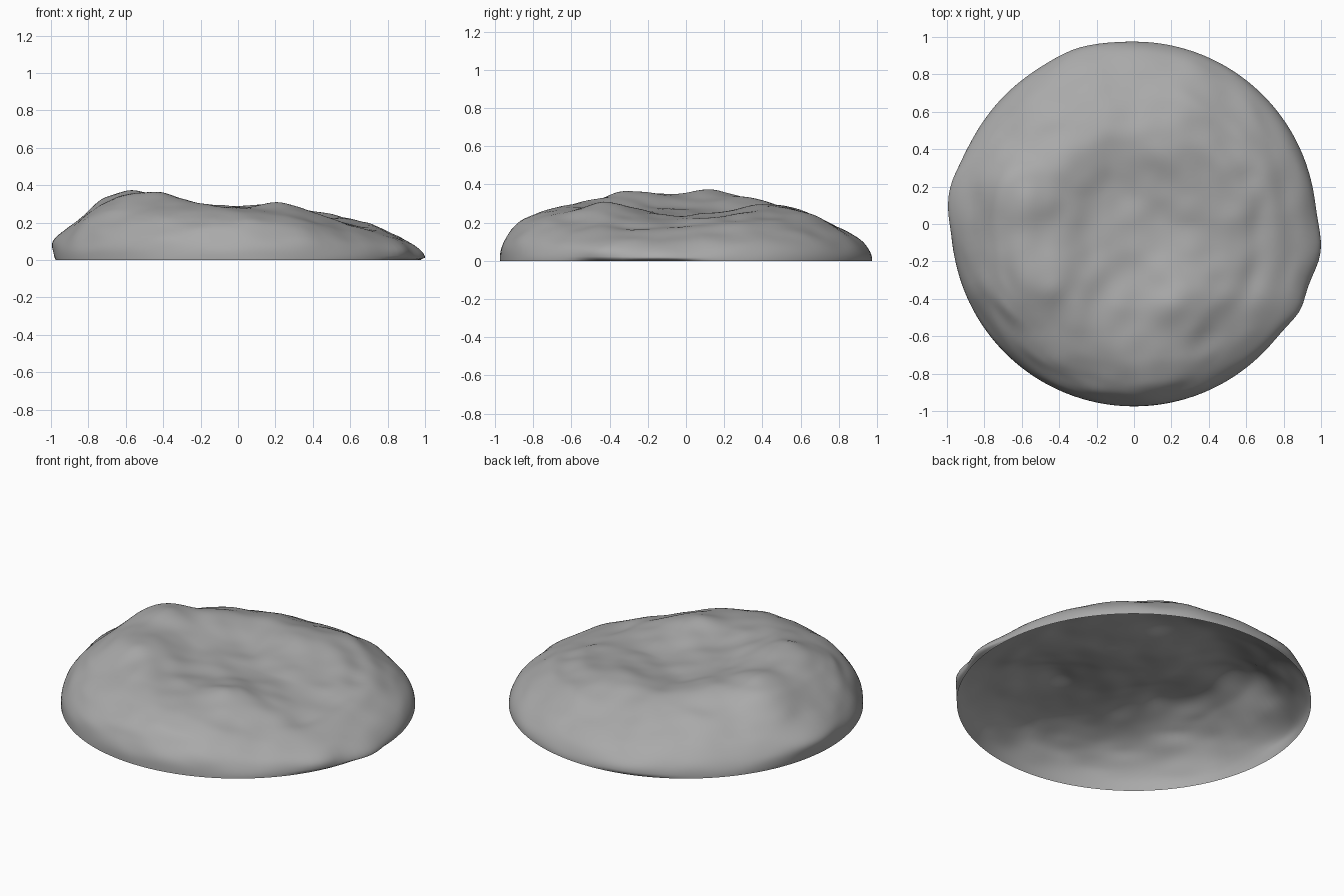
import bpy, bmesh, math
from mathutils import Vector, noise

old = bpy.data.objects.get("Cube")
if old:
    bpy.data.objects.remove(old, do_unlink=True)

RADIUS, SEGMENTS, RINGS = 0.975, 128, 64

# Broad humps and hollows: x, y, width, height
HUMPS = [
    (-0.62, 0.16, 0.22, 0.11), (-0.55, -0.3, 0.25, 0.10),
    (-0.35, 0.38, 0.2, 0.04), (-0.2, -0.52, 0.2, 0.025),
    (0.24, -0.43, 0.13, 0.055), (0.22, 0.5, 0.24, 0.05),
    (-0.2, 0.66, 0.28, 0.045), (0.3, 0.72, 0.2, 0.02),
    (0.5, 0.3, 0.15, 0.02), (0.12, 0.03, 0.3, -0.035),
    (0.62, -0.25, 0.16, -0.025), (0.5, -0.62, 0.16, -0.045),
]
# Bulges of the outer wall: angle in degrees, width, push, height on the wall
BULGES = [(170, 13, 0.05, 0.10), (-9, 9, 0.035, 0.02),
          (-27, 7, 0.035, 0.06), (108, 10, 0.02, 0.06)]


def bell(d, width):
    return math.exp(-(d / width) ** 2)


def surface(rho, angle):
    """Point on the mound at a fraction of the radius and an angle."""
    c, s = math.cos(angle), math.sin(angle)
    x, y = RADIUS * rho * c, RADIUS * rho * s
    # Steep wall at the front and on the -x side, gentle slope elsewhere
    steep = 2.1 + 4.5 * max(0, -s) ** 2 * (1 - 0.6 * max(0, c)) + 2.1 * max(0, -c) ** 2
    steep += 1.2 * max(0, c) * max(0, s)
    edge = math.sqrt(max(0, 1 - rho ** steep))
    top = 0.275 - 0.02 * x
    top += sum(h * bell(math.hypot(x - a, y - b), w) for a, b, w, h in HUMPS)
    z = top * edge
    # Weathered folds, fading out at the rim
    p = Vector((x, y, z * 2))
    fade = min(1, edge * 1.3)
    z += fade * 0.018 * noise.noise(p * 3.5 + Vector((3, 7, 1)))
    z += fade * 0.01 * noise.noise(p * 7)
    # Worn ledges stepping down the +x side
    z += 0.005 * max(0, c) * fade * bell(rho - 0.75, 0.2) * math.sin(rho * 34 + 2 * s)
    push = 0.02 * fade * rho ** 2 * noise.noise(p * 5 + Vector((9, 2, 4)))
    for deg, width, amount, level in BULGES:
        d = (math.degrees(angle) - deg + 180) % 360 - 180
        push += amount * bell(d, width) * bell(z - level, 0.07) * min(1, z / 0.012)
    return x + push * c, y + push * s, max(0, z)


# Open shell of rings from the summit to the round base
bm = bmesh.new()
centre = bm.verts.new(surface(0, 0))
previous = None
for i in range(1, RINGS + 1):
    rho = 1 if i == RINGS else math.sin(i / RINGS * math.pi / 2)
    ring = [bm.verts.new(surface(rho, 2 * math.pi * j / SEGMENTS)) for j in range(SEGMENTS)]
    for j in range(SEGMENTS):
        k = (j + 1) % SEGMENTS
        if previous:
            bm.faces.new((previous[j], ring[j], ring[k], previous[k]))
        else:
            bm.faces.new((centre, ring[j], ring[k]))
    previous = ring
for face in bm.faces:
    face.smooth = True

mesh = bpy.data.meshes.new("rock_mound")
bm.to_mesh(mesh)
bm.free()
mound = bpy.data.objects.new("rock_mound", mesh)
bpy.context.collection.objects.link(mound)

# Plain grey stone
stone = bpy.data.materials.new("grey_stone")
stone.use_nodes = True
grey = (0.4, 0.4, 0.4, 1)
stone.diffuse_color = grey
stone.node_tree.nodes["Principled BSDF"].inputs["Base Color"].default_value = grey
mesh.materials.append(stone)
